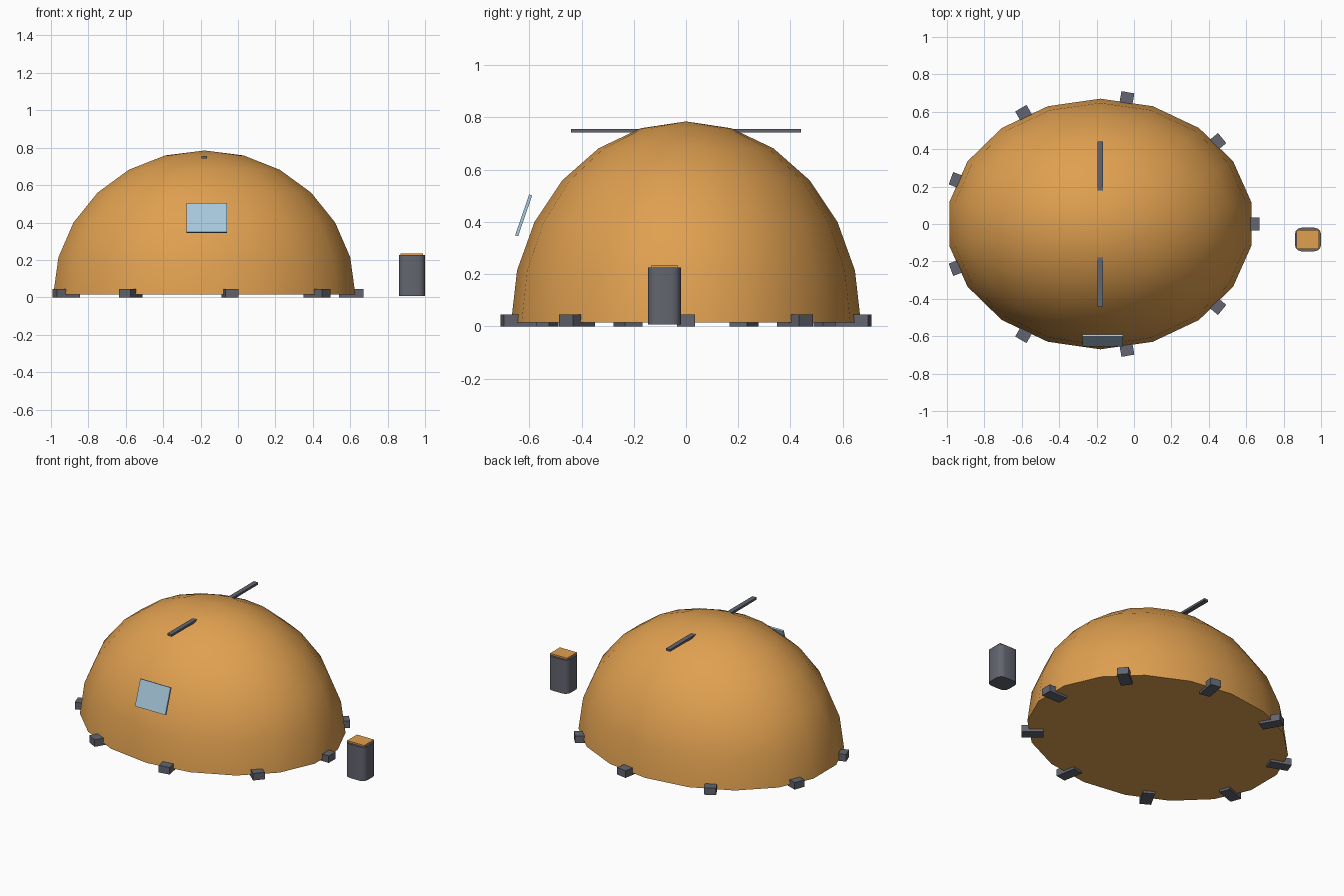
import bpy, bmesh
from math import radians, cos, sin

cube = bpy.data.objects.get("Cube")
if cube:
    bpy.data.objects.remove(cube, do_unlink=True)


def material(name, rgb):
    m = bpy.data.materials.new(name)
    m.use_nodes = True
    m.diffuse_color = (*rgb, 1)
    m.node_tree.nodes["Principled BSDF"].inputs["Base Color"].default_value = (*rgb, 1)
    return m


orange = material("orange canvas", (0.74, 0.35, 0.08))
grey = material("dark grey", (0.125, 0.13, 0.16))
blue = material("window blue", (0.39, 0.58, 0.73))


def finish(name, bm, mat, loc=(0, 0, 0), rot=(0, 0, 0), smooth=None):
    """Turn a bmesh into a named, coloured object."""
    bmesh.ops.recalc_face_normals(bm, faces=bm.faces)
    mesh = bpy.data.meshes.new(name)
    bm.to_mesh(mesh)
    bm.free()
    mesh.materials.append(mat)
    ob = bpy.data.objects.new(name, mesh)
    bpy.context.collection.objects.link(ob)
    ob.location, ob.rotation_euler = loc, rot
    if smooth:
        bpy.ops.object.select_all(action="DESELECT")
        ob.select_set(True)
        bpy.context.view_layer.objects.active = ob
        bpy.ops.object.shade_smooth_by_angle(angle=radians(smooth))
    return ob


def box(name, size, mat, loc, rot=(0, 0, 0), corner=0):
    """Box, optionally with rounded upright edges."""
    bm = bmesh.new()
    bmesh.ops.create_cube(bm, size=1)
    bmesh.ops.scale(bm, vec=size, verts=bm.verts)
    if corner:
        upright = [e for e in bm.edges
                   if abs(e.verts[0].co.z - e.verts[1].co.z) > 1e-4]
        bmesh.ops.bevel(bm, geom=upright, offset=corner, segments=3,
                        profile=0.5, affect="EDGES")
    return finish(name, bm, mat, loc, rot, 35 if corner else None)


centre_x = -0.18

# Tent dome: upper half of a sphere with a closed floor
bm = bmesh.new()
bmesh.ops.create_uvsphere(bm, u_segments=18, v_segments=12, radius=1)
lower = [v for v in bm.verts if v.co.z < -0.001]
bmesh.ops.delete(bm, geom=lower, context="VERTS")
rim = [e for e in bm.edges if e.is_boundary]
bmesh.ops.contextual_create(bm, geom=rim)
bmesh.ops.scale(bm, vec=(0.82, 0.67, 0.77), verts=bm.verts)
finish("tent_dome", bm, orange, (centre_x, 0, 0.015), smooth=40)

# Pegs around the rim, pointing outwards
for i in range(9):
    a = radians(40 * i)
    box(f"peg_{i + 1}", (0.13, 0.07, 0.045), grey,
        (centre_x + 0.785 * cos(a), 0.65 * sin(a), 0.0225), (0, 0, a))

# Ridge pole through the top
box("ridge_pole", (0.03, 0.88, 0.014), grey, (centre_x, 0, 0.749))

# Tilted window panel on the front
box("window_panel", (0.215, 0.012, 0.165), blue,
    (-0.167, -0.622, 0.425), (radians(-19), 0, 0))

# Bin with a flat lid, beside the tent
box("bin_body", (0.14, 0.126, 0.218), grey, (0.93, -0.083, 0.116), corner=0.035)
box("bin_lid", (0.12, 0.1, 0.016), orange, (0.93, -0.083, 0.227))
